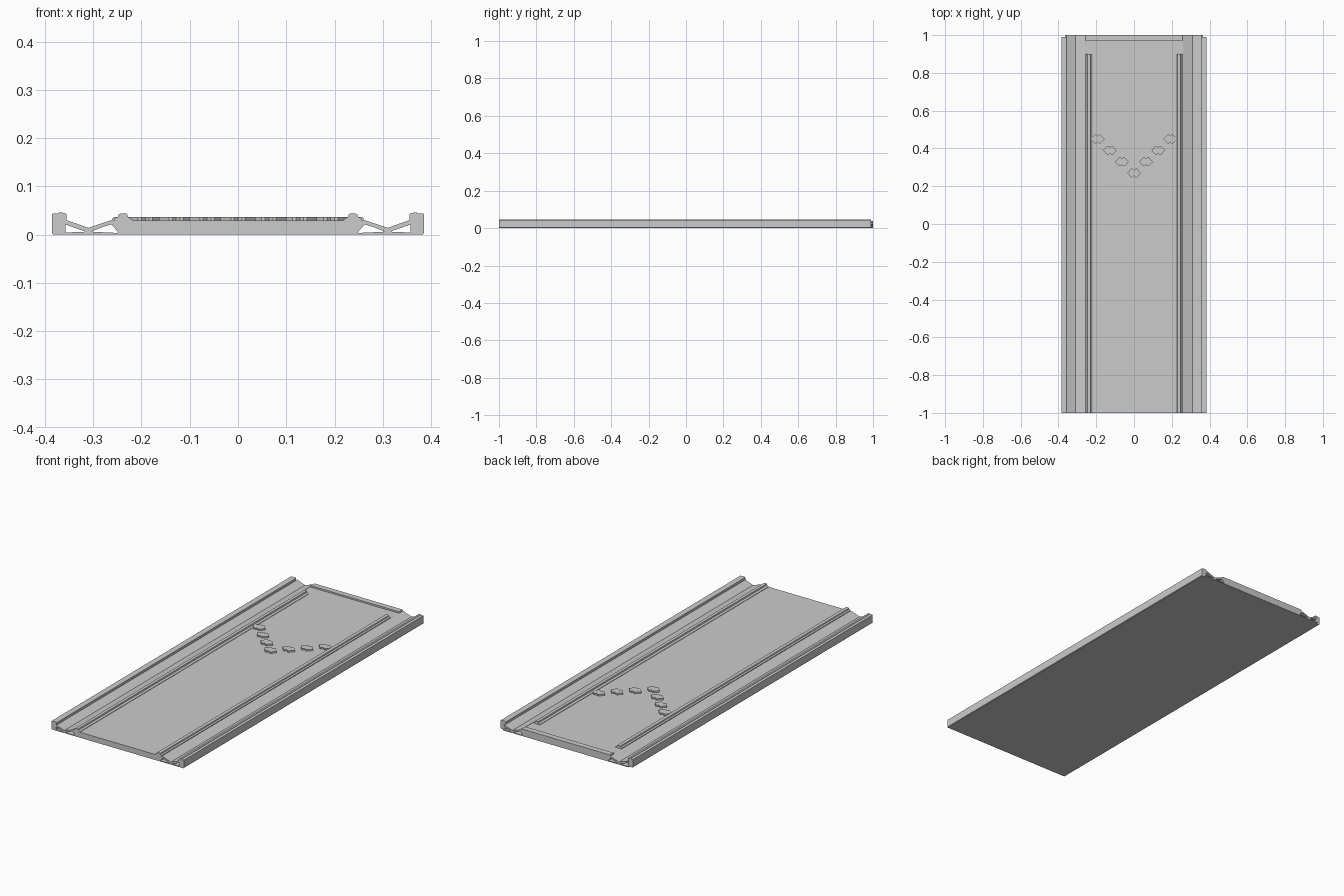
import bpy
import bmesh

cube = bpy.data.objects.get("Cube")
if cube:
    bpy.data.objects.remove(cube, do_unlink=True)

grey = bpy.data.materials.new("plain grey")
grey.use_nodes = True
colour = (0.6, 0.6, 0.6, 1)
grey.diffuse_color = colour
grey.node_tree.nodes["Principled BSDF"].inputs["Base Color"].default_value = colour


def prism(name, outline, place, start, end):
    """Extrude a closed outline; place(u, v, w) maps it into space."""
    bm = bmesh.new()
    rings = [[bm.verts.new(place(u, v, w)) for u, v in outline] for w in (start, end)]
    bm.faces.new(rings[0])
    bm.faces.new(rings[1])
    n = len(outline)
    for i in range(n):
        j = (i + 1) % n
        bm.faces.new((rings[0][i], rings[0][j], rings[1][j], rings[1][i]))
    bmesh.ops.recalc_face_normals(bm, faces=bm.faces)
    mesh = bpy.data.meshes.new(name)
    bm.to_mesh(mesh)
    bm.free()
    mesh.materials.append(grey)
    obj = bpy.data.objects.new(name, mesh)
    bpy.context.collection.objects.link(obj)
    return obj


def along(name, outline, start=-1.0, end=0.99, side=1):
    """Run an x-z section along the length."""
    return prism(name, outline, lambda u, v, w: (side * u, w, v), start, end)


def symmetric(half):
    return half + [(-x, z) for x, z in reversed(half)]


# Central deck with chamfered lower edges
along("deck", symmetric([(0.246, 0.002), (0.261, 0.02), (0.261, 0.03), (0.25, 0.029)]), end=1.0)

# Raised lip across the far end
along("end_lip", symmetric([(0.26, 0.026), (0.26, 0.034), (0.256, 0.037)]), start=0.97, end=1.0)

# Side parts, mirrored
curb = [(0.357, 0.003), (0.36, 0.0), (0.382, 0.0), (0.385, 0.003), (0.385, 0.043),
        (0.382, 0.044), (0.371, 0.044), (0.37, 0.046), (0.359, 0.045), (0.355, 0.042),
        (0.355, 0.029), (0.357, 0.027)]
gutter = [(0.26, 0.031), (0.31, 0.014), (0.358, 0.031), (0.358, 0.021),
          (0.332, 0.012), (0.32, 0.008), (0.3, 0.008), (0.28, 0.016), (0.255, 0.023)]
rail = [(0.219, 0.027), (0.219, 0.031), (0.228, 0.037), (0.23, 0.043), (0.234, 0.044),
        (0.243, 0.044), (0.247, 0.042), (0.249, 0.037), (0.256, 0.033), (0.256, 0.027)]
floor = [(0.24, 0.0), (0.365, 0.0), (0.365, 0.004), (0.318, 0.006),
         (0.316, 0.012), (0.304, 0.012), (0.302, 0.006), (0.24, 0.003)]
for label, side in (("left", 1), ("right", -1)):
    along(label + "_curb", curb, side=side)
    along(label + "_gutter", gutter, end=1.0, side=side)
    along(label + "_gutter_floor", floor, end=1.0, side=side)
    along(label + "_rail", rail, end=0.9, side=side)

# Flat underside
along("underside", symmetric([(0.25, 0.0), (0.25, 0.004)]), end=1.0)

# Raised aiming markers in a V, each a pair of joined diamonds
quarter = [(0.036, 0.0), (0.015, 0.023), (0.008, 0.023), (0.0, 0.016)]
right_half = quarter + [(x, -y) for x, y in reversed(quarter[1:])]
marker = right_half + [(-x, y) for x, y in reversed(right_half[1:-1])]
# Order the outline counter-clockwise around its centre
top_half = quarter + [(-x, y) for x, y in reversed(quarter[:-1])]
marker = top_half + [(-x, -y) for x, y in top_half[1:-1]]
for i in range(-3, 4):
    cx, cy = 0.064 * i, 0.27 + 0.06 * abs(i)
    prism("marker_%d" % (i + 4), marker,
          lambda u, v, w: (cx + u, cy + v, w), 0.027, 0.037)
